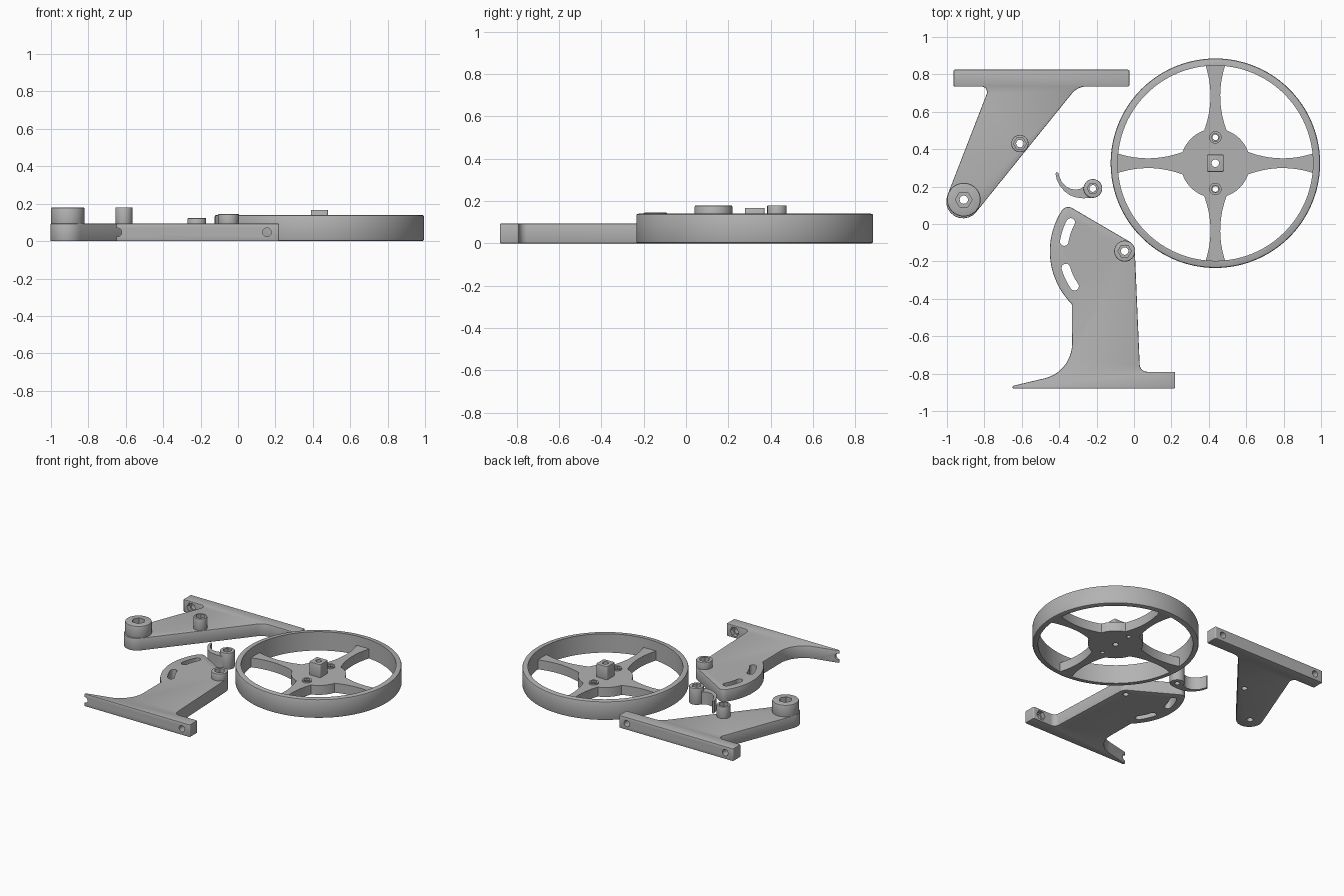
import bpy, bmesh, math
from mathutils import Vector, Matrix

if "Cube" in bpy.data.objects:
    bpy.data.objects.remove(bpy.data.objects["Cube"])

metal = bpy.data.materials.new("plain_grey")
metal.diffuse_color = (0.45, 0.45, 0.45, 1)
metal.use_nodes = True
metal.node_tree.nodes["Principled BSDF"].inputs["Base Color"].default_value = metal.diffuse_color


def rounded(corners, steps=10):
    """Outline from (x, y, radius) corners, each corner filleted."""
    out, n = [], len(corners)
    for i, (x, y, r) in enumerate(corners):
        p = Vector((x, y))
        if r == 0:
            out.append(p)
            continue
        a = (Vector(corners[i - 1][:2]) - p).normalized()
        b = (Vector(corners[(i + 1) % n][:2]) - p).normalized()
        half = a.angle(b) / 2
        centre = p + (a + b).normalized() * (r / math.sin(half))
        t = r / math.tan(half)
        va, vb = p + a * t - centre, p + b * t - centre
        a0 = math.atan2(va.y, va.x)
        sweep = (math.atan2(vb.y, vb.x) - a0 + math.pi) % (2 * math.pi) - math.pi
        out += [centre + r * Vector((math.cos(a0 + sweep * k / steps),
                                     math.sin(a0 + sweep * k / steps)))
                for k in range(steps + 1)]
    return out


def arc(c, r, a0, a1, n=20):
    return [Vector((c[0] + r * math.cos(math.radians(a0 + (a1 - a0) * k / n)),
                    c[1] + r * math.sin(math.radians(a0 + (a1 - a0) * k / n))))
            for k in range(n + 1)]


def circle(c, r, n=48):
    return arc(c, r, 0, 360, n)[:-1]


def extrude(name, outline, z0, z1, matrix=None):
    bm = bmesh.new()
    face = bm.faces.new([bm.verts.new((p[0], p[1], z0)) for p in outline])
    top = bmesh.ops.extrude_face_region(bm, geom=[face])["geom"]
    bmesh.ops.translate(bm, vec=(0, 0, z1 - z0),
                        verts=[v for v in top if isinstance(v, bmesh.types.BMVert)])
    bmesh.ops.recalc_face_normals(bm, faces=bm.faces)
    if matrix:
        bm.transform(matrix)
    me = bpy.data.meshes.new(name)
    bm.to_mesh(me)
    bm.free()
    me.materials.append(metal)
    ob = bpy.data.objects.new(name, me)
    bpy.context.collection.objects.link(ob)
    return ob


def finish(ob, cutters=(), bevel=0.008):
    """Round the rims, then cut the holes, and bake the modifiers."""
    if bevel:
        m = ob.modifiers.new("rim", "BEVEL")
        m.width, m.segments = bevel, 2
        m.limit_method, m.angle_limit = "ANGLE", math.radians(50)
    for c in cutters:
        m = ob.modifiers.new("cut", "BOOLEAN")
        m.operation, m.solver, m.object = "DIFFERENCE", "EXACT", c
    bpy.context.view_layer.update()
    dg = bpy.context.evaluated_depsgraph_get()
    me = bpy.data.meshes.new_from_object(ob.evaluated_get(dg))
    ob.modifiers.clear()
    ob.data = me
    return ob


helpers = []


def cutter(outline, z0, z1, matrix=None):
    c = extrude("cutter", outline, z0, z1, matrix)
    helpers.append(c)
    return c


def nut_hole(c, top, hex_r, hole_r, depth=0.04):
    """Through hole with a hexagonal pocket at the top."""
    return [cutter(circle(c, hole_r, 24), -0.1, top + 0.1),
            cutter(circle(c, hex_r, 6), top - depth, top + 0.1)]


def bar_hole(x, y_mid, side):
    """Screw hole through a foot bar, hex pocket on its inner side."""
    m = Matrix.Translation((x, y_mid, 0.047)) @ Matrix.Rotation(math.radians(-90 * side), 4, "X")
    return [cutter(circle((0, 0), 0.023, 24), -0.08, 0.08, m),
            cutter(circle((0, 0), 0.036, 6), 0.015, 0.09, m)]


PLATE = 0.093

# Bracket with slanted arm
big, small = (-0.91, 0.13), (-0.61, 0.43)
big_cut = nut_hole(big, 0.18, 0.045, 0.022)
small_cut = nut_hole(small, 0.18, 0.034, 0.02)
slant = rounded([(-0.965, 0.825, 0.008), (-0.965, 0.735, 0.008), (-0.772, 0.735, 0.03),
                 (-1.207, -0.386, 0.09), (-0.302, 0.735, 0.1),
                 (-0.025, 0.735, 0.008), (-0.025, 0.825, 0.008)])
finish(extrude("slanted_bracket", slant, 0, PLATE),
       big_cut + small_cut + bar_hole(-0.9, 0.78, -1) + bar_hole(-0.09, 0.78, -1), 0.005)
finish(extrude("large_boss", circle(big, 0.09), PLATE - 0.02, 0.18), big_cut)
finish(extrude("small_boss", circle(small, 0.046), PLATE - 0.02, 0.18), small_cut, 0.004)

# Bracket with curved slots
pivot = (-0.05, -0.145)
pivot_cut = nut_hole(pivot, 0.145, 0.036, 0.02)
quadrant = [(p.x, p.y, 0) for p in arc(pivot, 0.4, 148, 225)]
slotted = rounded([(-0.71, -0.88, 0.008), (0.22, -0.88, 0.008), (0.22, -0.79, 0.008),
                   (0.032, -0.79, 0.04), (0.003, -0.11, 0.055), (-0.363, 0.104, 0.04)]
                  + quadrant + [(-0.33, -0.79, 0.19)])
slots = []
for a0, a1 in ((152, 171), (196, 215)):
    ends = [arc(pivot, 0.327, a, a, 1)[0] for a in (a0, a1)]
    slots.append(cutter(arc(pivot, 0.35, a0, a1, 10)
                        + arc(ends[1], 0.023, a1, a1 + 180, 8)[1:-1]
                        + arc(pivot, 0.304, a1, a0, 10)
                        + arc(ends[0], 0.023, a0 + 180, a0 + 360, 8)[1:-1], -0.1, 0.3))
finish(extrude("slotted_bracket", slotted, 0, PLATE),
       slots + pivot_cut + bar_hole(-0.645, -0.835, 1) + bar_hole(0.155, -0.835, 1), 0.005)
finish(extrude("pivot_boss", circle(pivot, 0.056), PLATE - 0.02, 0.145), pivot_cut, 0.005)

# Hook lever
eye = (-0.22, 0.19)
eye_cut = nut_hole(eye, 0.123, 0.03, 0.018, 0.03)
hook = [(-0.42, 0.268), (-0.412, 0.235), (-0.395, 0.203), (-0.372, 0.175), (-0.343, 0.154),
        (-0.31, 0.142), (-0.27, 0.137), (-0.22, 0.141), (-0.22, 0.19), (-0.262, 0.205),
        (-0.285, 0.189), (-0.31, 0.183), (-0.34, 0.188), (-0.365, 0.202),
        (-0.385, 0.223), (-0.398, 0.25), (-0.406, 0.275), (-0.414, 0.278)]
finish(extrude("hook", hook, 0, PLATE), eye_cut, 0)
finish(extrude("hook_eye", circle(eye, 0.05), 0, 0.123), eye_cut, 0.004)

# Wheel rim
hub = (0.435, 0.325)
finish(extrude("wheel_rim", circle(hub, 0.56, 96), 0, 0.14),
       [cutter(circle(hub, 0.522, 96), -0.1, 0.3)], 0.01)

# Wheel hub disc with four waisted spokes
outline = []
for q in range(4):
    rot = Matrix.Rotation(q * math.pi / 2, 2)
    rs = [0.19 + 0.35 * k / 10 for k in range(11)]
    half = [0.026 + 0.027 * ((r - 0.36) / 0.165) ** 2 for r in rs]
    lower = [Vector((r, -h)) for r, h in zip(rs, half)]
    upper = [Vector((r, h)) for r, h in zip(rs, half)][::-1]
    outline += [rot @ p + Vector(hub) for p in lower + upper + arc((0, 0), 0.185, 19, 71, 10)]
nuts = [(hub[0], hub[1] + s * 0.138) for s in (1, -1)]
nut_cuts = [nut_hole(n, 0.08, 0.022, 0.015, 0.03) for n in nuts]
axle = cutter(circle(hub, 0.02, 24), -0.1, 0.3)
finish(extrude("hub_and_spokes", outline, 0, 0.07), nut_cuts[0] + nut_cuts[1] + [axle], 0)
for n, c in zip(nuts, nut_cuts):
    finish(extrude("hub_nut_ring", circle(n, 0.033, 32), 0.05, 0.08), c, 0)

# Square axle block
block = rounded([(hub[0] + 0.046 * a, hub[1] + 0.046 * b, 0.008)
                 for a, b in ((-1, -1), (1, -1), (1, 1), (-1, 1))], 4)
finish(extrude("axle_block", block, 0.05, 0.167), [axle], 0.003)

for h in helpers:
    bpy.data.objects.remove(h)
bpy.ops.object.select_all(action="SELECT")
bpy.context.view_layer.objects.active = bpy.context.selected_objects[0]
bpy.ops.object.shade_smooth_by_angle(angle=math.radians(35))
